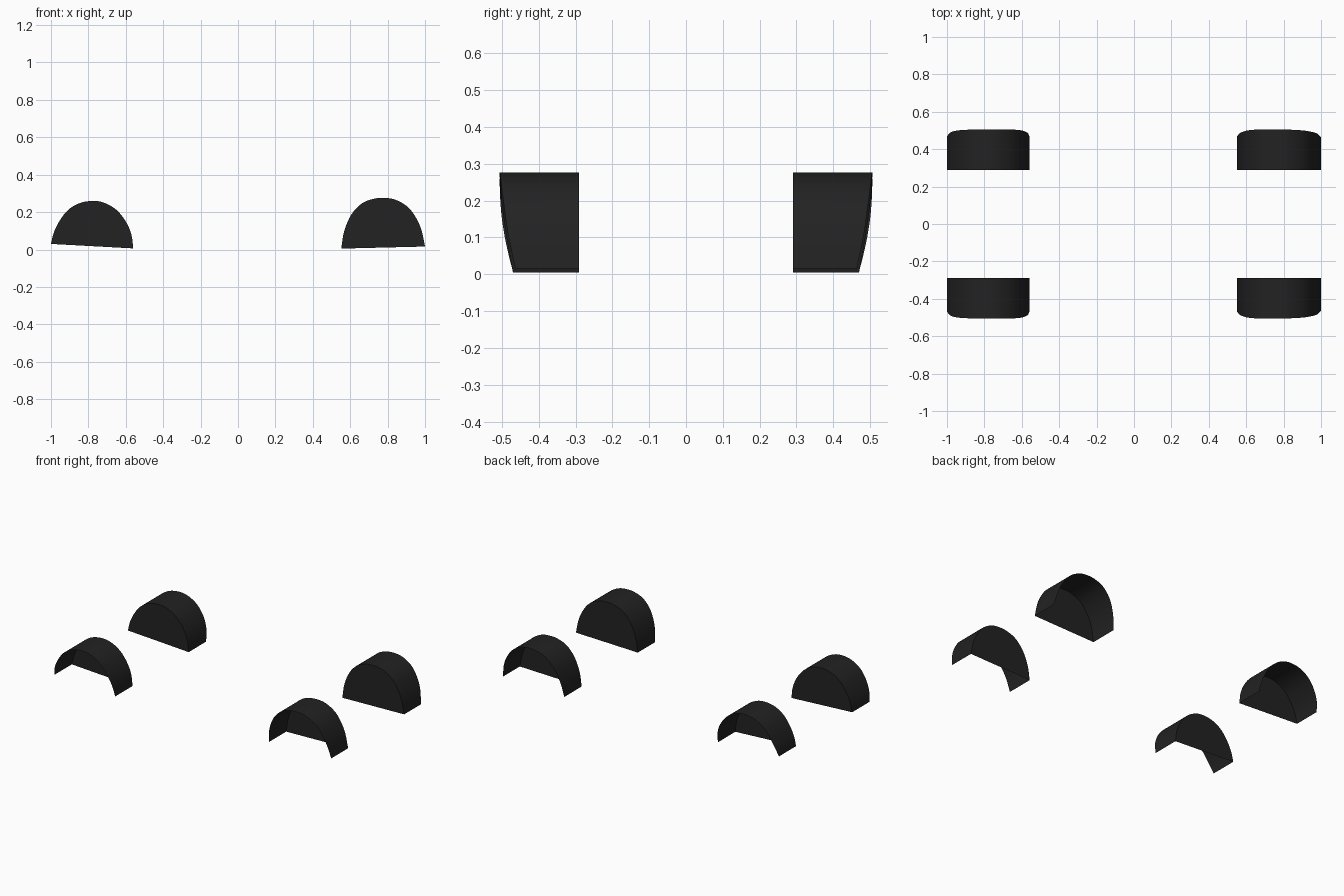
import bpy, bmesh

if "Cube" in bpy.data.objects:
    bpy.data.objects.remove(bpy.data.objects["Cube"])

mat = bpy.data.materials.new("black_plastic")
mat.diffuse_color = (0.016, 0.016, 0.016, 1)
mat.use_nodes = True
mat.node_tree.nodes["Principled BSDF"].inputs["Base Color"].default_value = mat.diffuse_color
INNER_Y = 0.29


def smooth_path(pts, steps=4):
    """Catmull-Rom curve through the points."""
    p = [[2 * a - b for a, b in zip(pts[0], pts[1])]] + pts + \
        [[2 * a - b for a, b in zip(pts[-1], pts[-2])]]
    out = []
    for i in range(1, len(p) - 2):
        for s in range(steps):
            t = s / steps
            out.append([0.5 * (2 * b + (c - a) * t + (2 * a - 5 * b + 4 * c - d) * t * t
                               + (3 * b - a - 3 * c + d) * t ** 3)
                        for a, b, c, d in zip(*p[i - 1:i + 3])])
    return out + [pts[-1]]


def arch_liner(name, pts):
    """Open arch strip with a flat cap on the inboard side; points are x, z, outer y."""
    bm = bmesh.new()
    path = smooth_path(pts)
    outer = [bm.verts.new((x, y, z)) for x, z, y in path]
    inner = [bm.verts.new((x, INNER_Y, z)) for x, z, y in path]
    for i in range(len(path) - 1):
        bm.faces.new((outer[i], outer[i + 1], inner[i + 1], inner[i]))
    bm.faces.new(inner)
    bmesh.ops.recalc_face_normals(bm, faces=bm.faces[:])
    # make the strip face outwards, away from the wheel
    bm.faces.ensure_lookup_table()
    if max(bm.faces, key=lambda f: f.calc_center_median().z).normal.z < 0:
        bmesh.ops.reverse_faces(bm, faces=bm.faces[:])
    me = bpy.data.meshes.new(name)
    bm.to_mesh(me)
    bm.free()
    me.materials.append(mat)
    ob = bpy.data.objects.new(name, me)
    bpy.context.collection.objects.link(ob)
    # opposite side of the vehicle
    mod = ob.modifiers.new("mirror", 'MIRROR')
    mod.use_axis = (False, True, False)
    mod.use_mirror_merge = False
    bpy.ops.object.select_all(action='DESELECT')
    ob.select_set(True)
    bpy.context.view_layer.objects.active = ob
    bpy.ops.object.shade_smooth_by_angle(angle=0.6)


# liners at the -x end
arch_liner("left_end_wheel_arch_liners", [
    [-1.0, .03, .468], [-.985, .09, .487], [-.955, .152, .498], [-.91, .21, .503],
    [-.85, .247, .505], [-.78, .26, .506], [-.715, .25, .506], [-.65, .212, .505],
    [-.60, .15, .50], [-.57, .08, .488], [-.56, .006, .47]])

# liners at the +x end
arch_liner("right_end_wheel_arch_liners", [
    [.552, .005, .47], [.568, .10, .487], [.606, .187, .50], [.66, .245, .505],
    [.72, .27, .506], [.777, .276, .506], [.84, .267, .504], [.905, .23, .50],
    [.948, .176, .493], [.98, .107, .483], [1.0, .016, .464]])
